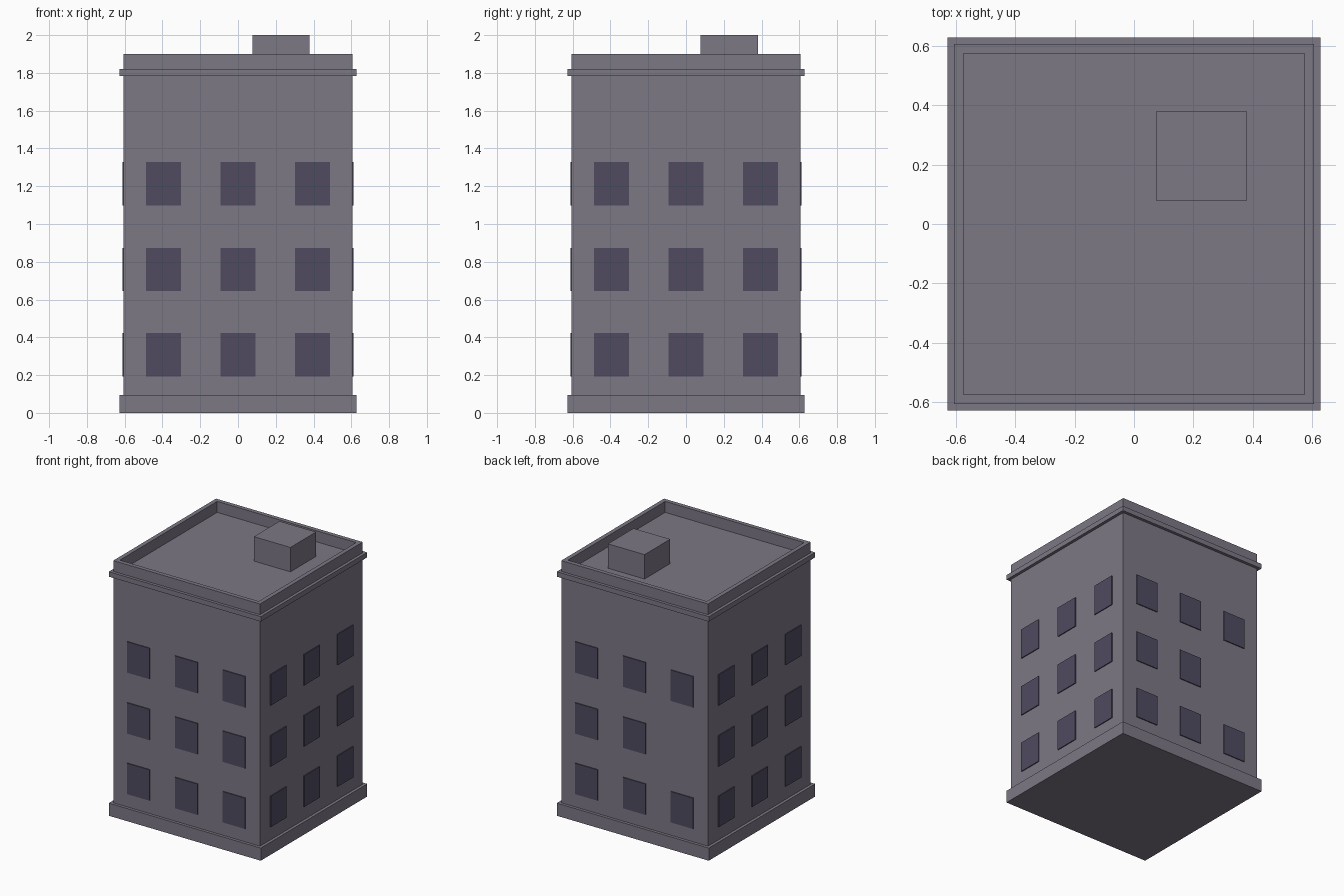
import bpy, bmesh, math
from mathutils import Matrix, Vector

if "Cube" in bpy.data.objects:
    bpy.data.objects.remove(bpy.data.objects["Cube"])


def material(name, color):
    m = bpy.data.materials.new(name)
    m.diffuse_color = (*color, 1.0)
    m.use_nodes = True
    m.node_tree.nodes["Principled BSDF"].inputs["Base Color"].default_value = m.diffuse_color
    return m


WALL = material("grey_plaster", (0.205, 0.188, 0.235))
GLASS = material("dark_glass", (0.080, 0.070, 0.118))


def add_object(name, bm, mat):
    mesh = bpy.data.meshes.new(name)
    bm.to_mesh(mesh)
    bm.free()
    mesh.materials.append(mat)
    obj = bpy.data.objects.new(name, mesh)
    bpy.context.collection.objects.link(obj)
    return obj


def add_box(bm, lo, hi, turn=0.0):
    lo, hi = Vector(lo), Vector(hi)
    mat = (Matrix.Rotation(turn, 4, 'Z') @ Matrix.Translation((lo + hi) / 2)
           @ Matrix.Diagonal((*(hi - lo), 1.0)))
    bmesh.ops.create_cube(bm, size=1.0, matrix=mat)


def box(name, lo, hi, mat):
    bm = bmesh.new()
    add_box(bm, lo, hi)
    return add_object(name, bm, mat)


HALF, TRIM = 0.605, 0.627
PARAPET_TOP, ROOF = 1.9, 1.818

# Walls with a sunken flat roof behind the parapet
bm = bmesh.new()
add_box(bm, (-HALF, -HALF, 0.05), (HALF, HALF, PARAPET_TOP))
top = max(bm.faces, key=lambda f: f.calc_center_median().z)
bmesh.ops.inset_region(bm, faces=[top], thickness=0.045)
well = bmesh.ops.extrude_discrete_faces(bm, faces=[top])["faces"][0]
bmesh.ops.translate(bm, verts=well.verts, vec=(0, 0, ROOF - PARAPET_TOP))
add_object("walls_and_parapet", bm, WALL)

# Plinth, cornice band and rooftop box
box("plinth", (-TRIM, -TRIM, 0), (TRIM, TRIM, 0.094), WALL)
bm = bmesh.new()
for i in range(4):
    add_box(bm, (-TRIM, -TRIM, 1.783), (TRIM, -HALF + 0.01, 1.82), i * math.pi / 2)
add_object("cornice", bm, WALL)
box("rooftop_box", (0.076, 0.078, ROOF - 0.01), (0.378, 0.38, 2.0), WALL)

# Three rows of three windows per side; one is left out at the back
for side, name in enumerate(("front", "right", "back", "left")):
    bm = bmesh.new()
    for row, z in enumerate((0.308, 0.759, 1.214)):
        for col, x in enumerate((-0.394, 0.0, 0.394)):
            if name == "back" and row == 1 and col == 2:
                continue
            add_box(bm, (x - 0.093, -HALF - 0.007, z - 0.115),
                    (x + 0.093, -HALF + 0.002, z + 0.115), side * math.pi / 2)
    add_object(name + "_windows", bm, GLASS)
